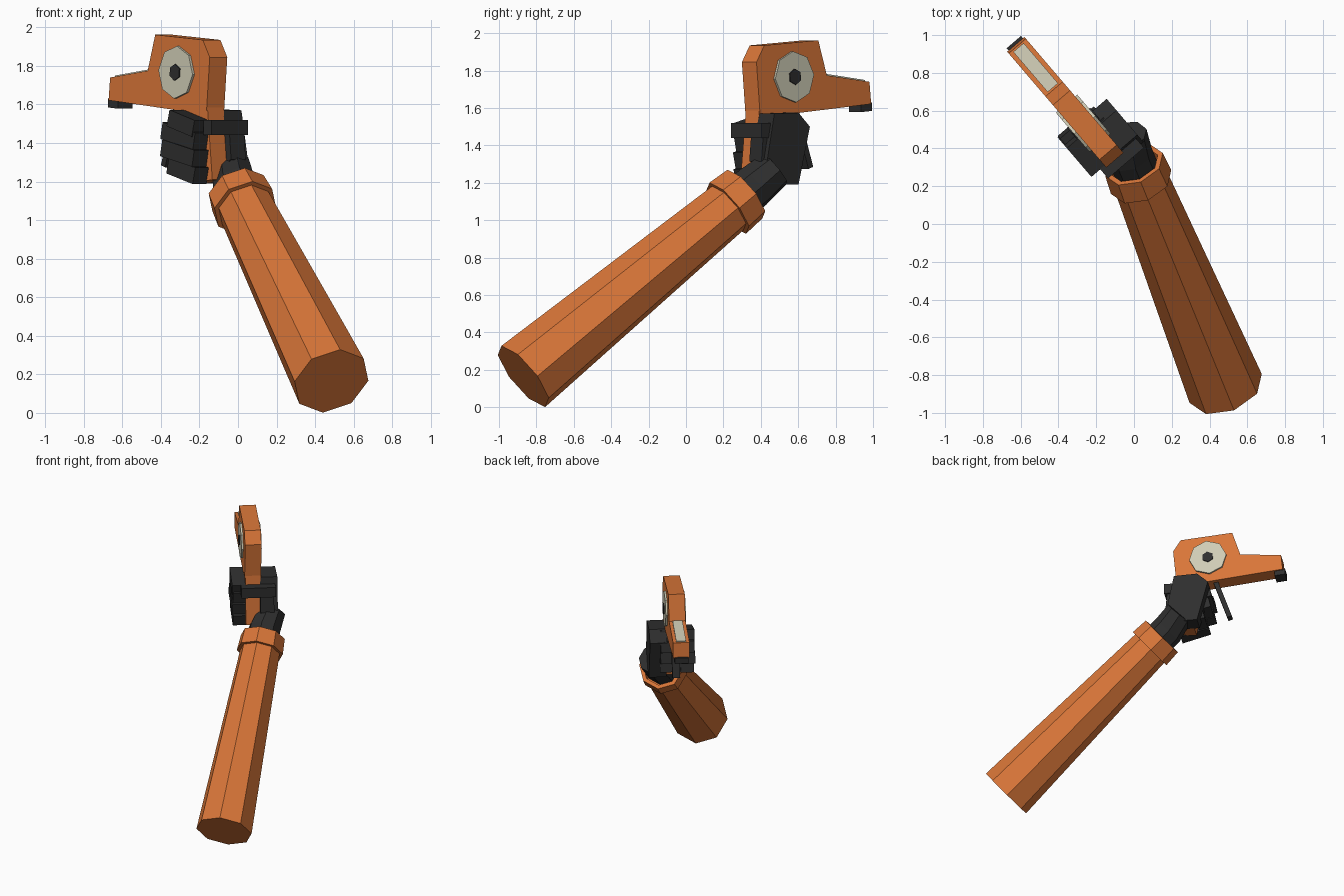
import bpy, bmesh, math
from mathutils import Vector

if "Cube" in bpy.data.objects:
    bpy.data.objects.remove(bpy.data.objects["Cube"])


def material(name, rgb):
    m = bpy.data.materials.new(name)
    m.diffuse_color = (*rgb, 1)
    m.use_nodes = True
    m.node_tree.nodes["Principled BSDF"].inputs["Base Color"].default_value = m.diffuse_color
    return m


ORANGE = material("orange", (0.69, 0.18, 0.04))
DARK = material("charcoal", (0.027, 0.027, 0.027))
CREAM = material("cream", (0.62, 0.60, 0.46))

# Tool frame: s runs towards the muzzle, n sideways towards the palm
ORIGIN = Vector((-0.098, 0.334, 0))
F = Vector((-0.65, 0.76, 0)).normalized()
N = Vector((0.76, 0.65, 0)).normalized()


def finish(name, bm, mat):
    bmesh.ops.recalc_face_normals(bm, faces=bm.faces[:])
    me = bpy.data.meshes.new(name)
    bm.to_mesh(me)
    bm.free()
    me.materials.append(mat)
    ob = bpy.data.objects.new(name, me)
    bpy.context.collection.objects.link(ob)
    return ob


def loft(name, rings, mat):
    """Skin a list of equal rings and cap both ends."""
    bm = bmesh.new()
    vs = [[bm.verts.new(p) for p in r] for r in rings]
    k = len(vs[0])
    for a, b in zip(vs, vs[1:]):
        for i in range(k):
            bm.faces.new((a[i], a[(i + 1) % k], b[(i + 1) % k], b[i]))
    bm.faces.new(vs[0])
    bm.faces.new(vs[-1])
    return finish(name, bm, mat)


def prism(name, profile, n0, n1, mat):
    """Extrude an (s, z) profile sideways from n0 to n1."""
    return loft(name, [[ORIGIN + F * s + N * n + Vector((0, 0, z)) for s, z in profile]
                       for n in (n0, n1)], mat)


def bar(name, a, b, thick, n0, n1, mat):
    """Straight bar between two (s, z) points."""
    a, b = Vector(a), Vector(b)
    d = (b - a).normalized()
    p = Vector((-d.y, d.x)) * thick / 2
    return prism(name, [a + p, b + p, b - p, a - p], n0, n1, mat)


def polygon(s, z, r, k, turn):
    return [(s + r * math.cos(turn + i * math.tau / k),
             z + r * math.sin(turn + i * math.tau / k)) for i in range(k)]


def ring(c, axis, up, r, k=8):
    axis = axis.normalized()
    u = (up - axis * up.dot(axis)).normalized()
    v = axis.cross(u)
    return [c + (u * math.cos(i * math.tau / k) + v * math.sin(i * math.tau / k)) * r
            for i in range(k)]


# Sleeve and cuff
base, end = Vector((0.485, -0.87, 0.165)), Vector((0.0, 0.315, 1.14))
axis = (end - base).normalized()
up = Vector((0.045, -0.1175, 0.165))
loft("forearm", [ring(base, axis, up, 0.206),
                 ring(end - axis * 0.08, axis, up, 0.146)], ORANGE)
loft("cuff", [ring(end + axis * t, axis, up, r) for t, r in
              ((-0.125, 0.14), (-0.125, 0.172), (0, 0.164), (0, 0.135), (-0.05, 0.13))], ORANGE)

# Wrist
w0, w1 = end - axis * 0.05, Vector((-0.035, 0.475, 1.275))
loft("wrist", [ring(w0, axis, up, 0.12), ring(end + axis * 0.06, axis, up, 0.12),
               ring(w1, w1 - end, up, 0.105)], DARK)

# Tool body with barrel, and grip
prism("tool_body", [(0.03, 1.57), (0.005, 1.845), (0.06, 1.935), (0.44, 1.962), (0.50, 1.775),
                    (0.80, 1.74), (0.812, 1.622), (0.24, 1.568)], -0.06, 0.06, ORANGE)
prism("grip", [(0.03, 1.60), (0.015, 1.45), (-0.01, 1.21), (0.16, 1.19), (0.23, 1.60)],
      -0.055, 0.055, ORANGE)
prism("barrel_top_plate", [(0.51, 1.77), (0.51, 1.783), (0.79, 1.75), (0.79, 1.737)],
      -0.036, 0.036, CREAM)
prism("muzzle_block", [(0.75, 1.578), (0.75, 1.63), (0.828, 1.63), (0.828, 1.585)],
      -0.05, 0.05, DARK)
bar("trigger", (0.31, 1.59), (0.415, 1.28), 0.035, -0.028, 0.028, DARK)

# Round side caps with hex bolts
for side, label in ((-1, "left"), (1, "right")):
    prism("side_cap_" + label, polygon(0.262, 1.767, 0.137, 8, math.radians(95)),
          side * 0.055, side * 0.074, CREAM)
    prism("bolt_" + label, polygon(0.262, 1.767, 0.043, 6, math.radians(95)),
          side * 0.07, side * 0.081, DARK)

# Palm
prism("palm", [(0.03, 1.57), (0.20, 1.575), (0.28, 1.50), (0.20, 1.19), (0.09, 1.19),
               (-0.03, 1.27)], 0.052, 0.178, DARK)

# Thumb
bar("thumb_base", (0.0, 1.31), (0.015, 1.47), 0.075, 0.05, 0.15, DARK)
bar("thumb_tip", (-0.045, 1.48), (0.02, 1.48), 0.078, -0.09, 0.16, DARK)

# Fingers: a knuckle across the front of the grip and a tip on the far side
for i, (front, z) in enumerate(((0.23, 1.53), (0.29, 1.465), (0.285, 1.375), (0.24, 1.285))):
    bar(f"finger_tip_{i}", (0.03, z - 0.055), (front, z), 0.088,
        -0.152 + 0.006 * (i % 2), -0.05, DARK)
    bar(f"finger_knuckle_{i}", (front - 0.07, z - 0.015), (front - 0.005, z), 0.08,
        -0.10, 0.10, DARK)
